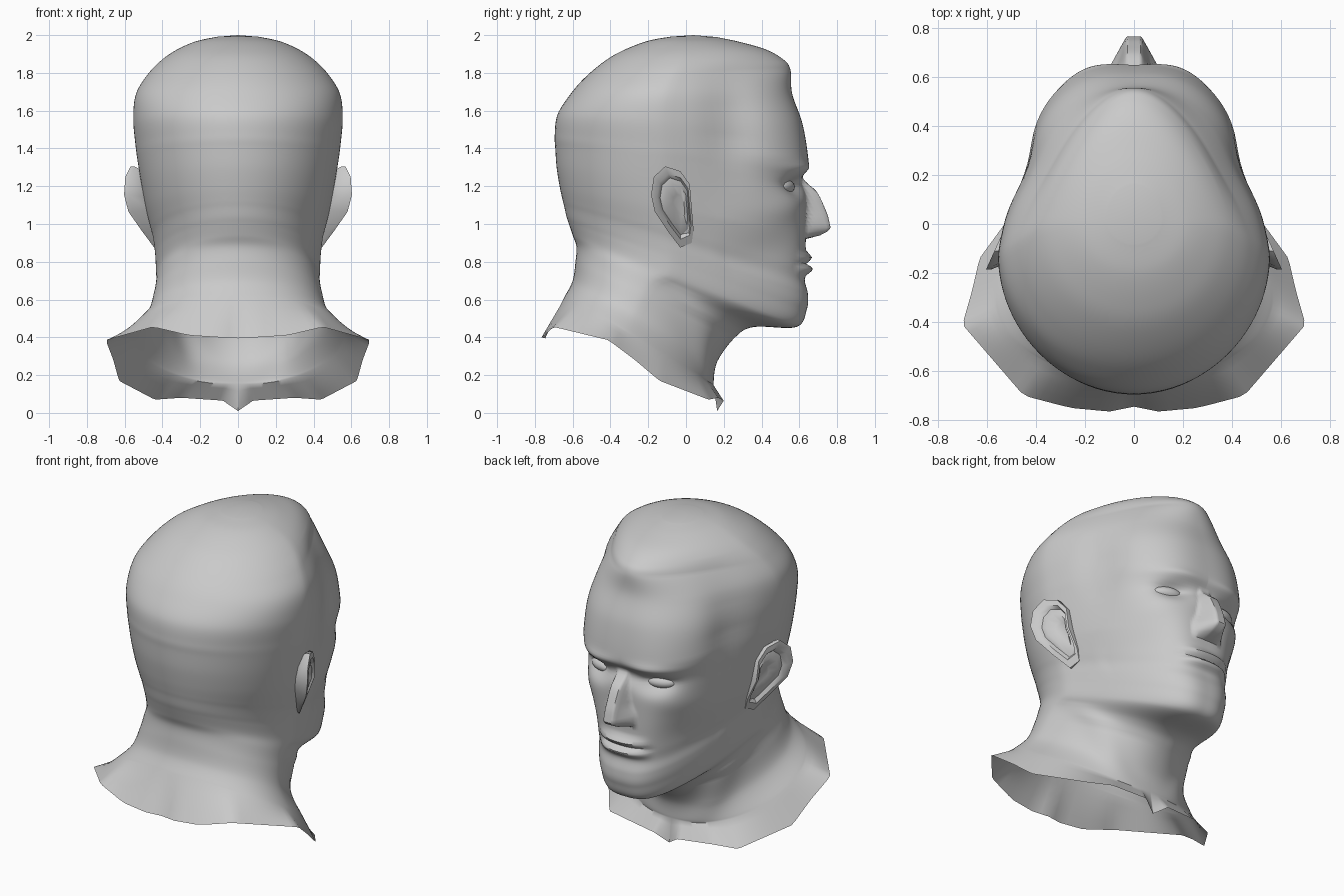
import bpy, bmesh, math
from mathutils import Vector

if "Cube" in bpy.data.objects:
    bpy.data.objects.remove(bpy.data.objects["Cube"], do_unlink=True)

clay = bpy.data.materials.new("grey clay")
clay.use_nodes = True
GREY = (0.59, 0.59, 0.59, 1)
clay.diffuse_color = GREY
bsdf = next(n for n in clay.node_tree.nodes if n.type == 'BSDF_PRINCIPLED')
bsdf.inputs["Base Color"].default_value = GREY


def finish(name, verts, faces, angle, fix_normals=False):
    mesh = bpy.data.meshes.new(name)
    mesh.from_pydata(verts, [], faces)
    if fix_normals:
        bm = bmesh.new()
        bm.from_mesh(mesh)
        bmesh.ops.recalc_face_normals(bm, faces=bm.faces[:])
        bm.to_mesh(mesh)
        bm.free()
    mesh.materials.append(clay)
    ob = bpy.data.objects.new(name, mesh)
    bpy.context.collection.objects.link(ob)
    bpy.ops.object.select_all(action='DESELECT')
    ob.select_set(True)
    bpy.context.view_layer.objects.active = ob
    bpy.ops.object.shade_smooth_by_angle(angle=math.radians(angle))


def interp(t, pts):
    """Piecewise linear lookup; pts are (t, value) in rising order."""
    if t <= pts[0][0]:
        return pts[0][1]
    for (a, va), (b, vb) in zip(pts, pts[1:]):
        if t <= b:
            return va + (vb - va) * (t - a) / (b - a)
    return pts[-1][1]


def bump(d, size):
    return math.exp(-(d / size) ** 2)


# Tilted sections, neck to crown: front y, front z, back y, back z, half width, front taper
SECTIONS = [
    (.145, .15, -.64, .62, .57, .05), (.165, .27, -.60, .70, .48, .12),
    (.26, .40, -.585, .80, .445, .21), (.36, .455, -.58, .88, .433, .31),
    (.585, .455, -.60, .94, .434, .40), (.64, .55, -.62, 1.00, .437, .39),
    (.645, .63, -.633, 1.04, .442, .37), (.628, .705, -.644, 1.09, .45, .35),
    (.63, .79, -.654, 1.13, .465, .32), (.635, .94, -.669, 1.20, .49, .28),
    (.638, 1.10, -.685, 1.30, .513, .25), (.643, 1.24, -.692, 1.40, .532, .23),
    (.648, 1.34, -.695, 1.47, .543, .21), (.617, 1.53, -.68, 1.58, .555, .21),
    (.562, 1.69, -.61, 1.69, .54, .25), (.552, 1.82, -.53, 1.78, .475, .33),
    (.51, 1.875, -.42, 1.87, .40, .29), (.42, 1.925, -.32, 1.925, .32, .20),
    (.28, 1.965, -.20, 1.97, .22, .10), (.16, 1.99, -.08, 1.992, .11, .00),
]
# Ragged lower edge of the neck, front to back, one side
COLLAR = [(0, .165, .01), (.08, .20, .065), (.30, .17, .08), (.44, .12, .07),
          (.63, -.14, .17), (.66, -.27, .28), (.70, -.41, .385),
          (.45, -.70, .455), (.26, -.75, .41), (.10, -.765, .40), (0, -.745, .395)]
HALF = 64      # columns per side, packed closer towards the face
STEPS = 8      # rows between sections
COLS = [math.copysign(math.pi * (abs(s) / HALF) ** 1.5, s) for s in range(-HALF + 1, HALF + 1)]


def section(t):
    """Catmull-Rom blend of the section parameters."""
    last = len(SECTIONS) - 1
    i = min(int(t), last - 1)
    f = t - i
    p = [SECTIONS[min(max(j, 0), last)] for j in (i - 1, i, i + 1, i + 2)]
    return [.5 * (2 * b + (c - a) * f + (2 * a - 5 * b + 4 * c - d) * f * f
                  + (3 * b - a - 3 * c + d) * f ** 3) for a, b, c, d in zip(*p)]


NOSE = [(.925, 0), (.945, .10), (.98, .13), (1.05, .113), (1.18, .054), (1.25, 0)]
NOSE_WIDTH = [(.93, .105), (.99, .105), (1.06, .075), (1.22, .045)]


def features(x, z):
    """Forward push that models the face."""
    ax = abs(x)
    hw = interp(z, NOSE_WIDTH)
    d = interp(z, NOSE) * min(1, max(0, (hw - ax) / (hw - .03)))       # nose
    d -= .03 * bump(z - 1.235, .05) * bump(ax, .3)                      # nose root
    d -= .06 * bump(ax - .20, .095) * bump(z - 1.205, .035 if z > 1.205 else .06)  # eye sockets
    d += .016 * bump(ax - .18, .14) * bump(z - 1.295, .03)              # brows
    d += .015 * bump(ax - .31, .09) * bump(z - 1.08, .07)               # cheekbones
    lip = max(0, 1 - (ax / .18) ** 2)
    d += lip * (.036 * bump(z - .822, .026) + .042 * bump(z - .76, .027))
    d -= .014 * bump(z - .79, .010) * max(0, 1 - (ax / .19) ** 4)       # mouth line
    d -= .025 * bump(ax - .31, .09) * bump(z - .86, .11)                # hollow cheeks
    return d


def ring(t):
    yf, zf, yb, zb, w, k = section(t)
    ym = yb + .43 * (yf - yb)
    n = interp(t, [(2, 2.1), (4, 3.0), (12, 3.0), (14, 2.4), (15, 2.0)])
    muscle = interp(t, [(0, 0), (1, .04), (2.5, .04), (3.5, 0)])
    temple = interp(t, [(9, 0), (11, .05), (12.5, .09), (13.5, .08), (16, 0)])
    pts = []
    for phi in COLS:
        c, s = math.cos(phi), math.sin(phi)
        e = n if c > 0 else 2
        r = (abs(c) ** e + abs(s) ** e) ** (-1 / e)
        # neck muscle running from behind the ear to the throat
        r *= 1 + muscle * bump(abs(phi) - .3 - .3 * t, .2)
        u = r * c
        x = w * r * s * (1 - k * max(u, 0))
        y = ym + u * (yf - ym if c > 0 else ym - yb)
        z = zf + (zb - zf) * (yf - y) / (yf - yb)
        x *= 1 - temple * bump(y - .24, .15)
        if t > 4 and abs(phi) < 1.2:
            y += features(x, z)
        pts.append(Vector((x, y, z)))
    return pts


def collar_ring():
    keyed = [(math.atan2(x / .65, (y + .35) / (.52 if y > -.35 else .4)), Vector((x, y, z)))
             for x, y, z in COLLAR]
    pts = []
    for phi in COLS:
        p = interp(abs(phi), keyed).copy()
        p.x = math.copysign(p.x, phi)
        pts.append(p)
    return pts


# Head and neck shell, open at the collar
rows = [ring(i / STEPS) for i in range((len(SECTIONS) - 1) * STEPS + 1)]
low = collar_ring()
flare = [[a.lerp(b, f) for a, b in zip(low, rows[0])] for f in (0, .25, .5, .75)]
rows = flare + rows
N = len(COLS)
verts = [p for row in rows for p in row] + [Vector((0, .04, 2.0))]
faces = []
for r in range(len(rows) - 1):
    for c in range(N):
        a, b = r * N + c, r * N + (c + 1) % N
        faces.append((a, a + N, b + N, b))
top = (len(rows) - 1) * N
faces += [(top + c, len(verts) - 1, top + (c + 1) % N) for c in range(N)]
finish("head_and_neck", verts, faces, 50)

# Ears: outline in (y, z), lofted from the skull to the rim and into the bowl
EAR = [(-.17, 1.25), (-.11, 1.305), (-.03, 1.28), (.02, 1.21), (.03, 1.09), (.04, .97),
       (.03, .90), (-.03, .875), (-.095, .96), (-.165, 1.065), (-.185, 1.155)]
LOFT = [(.75, -.10), (1, -.022), (1, 0), (.80, .0), (.70, -.022), (.52, -.014), (.28, -.035)]
for side, sign in (("left", 1), ("right", -1)):
    verts, faces, m = [], [], len(EAR)
    for scale, out in LOFT:
        for y, z in EAR:
            y = -.075 + (y + .075) * scale + .05 * (1 - scale)
            z = 1.10 + (z - 1.10) * scale
            x = .52 - .45 * y - .4 * max(0, 1.1 - z) + out
            verts.append((sign * x, y, z))
    for r in range(len(LOFT) - 1):
        for c in range(m):
            a, b = r * m + c, r * m + (c + 1) % m
            faces.append((a, b, b + m, a + m))
    faces += [tuple(range(m)), tuple(range(len(verts) - m, len(verts)))]
    finish(side + "_ear", verts, faces, 45, True)

    # Eyeball, seated in the socket
    bpy.ops.mesh.primitive_uv_sphere_add(segments=20, ring_count=12, radius=1,
                                         location=(sign * .20, .52, 1.197),
                                         rotation=(0, 0, -sign * .35))
    eye = bpy.context.object
    eye.name = side + "_eye"
    eye.scale = (.09, .05, .04)
    eye.data.materials.append(clay)
    bpy.ops.object.shade_smooth()
